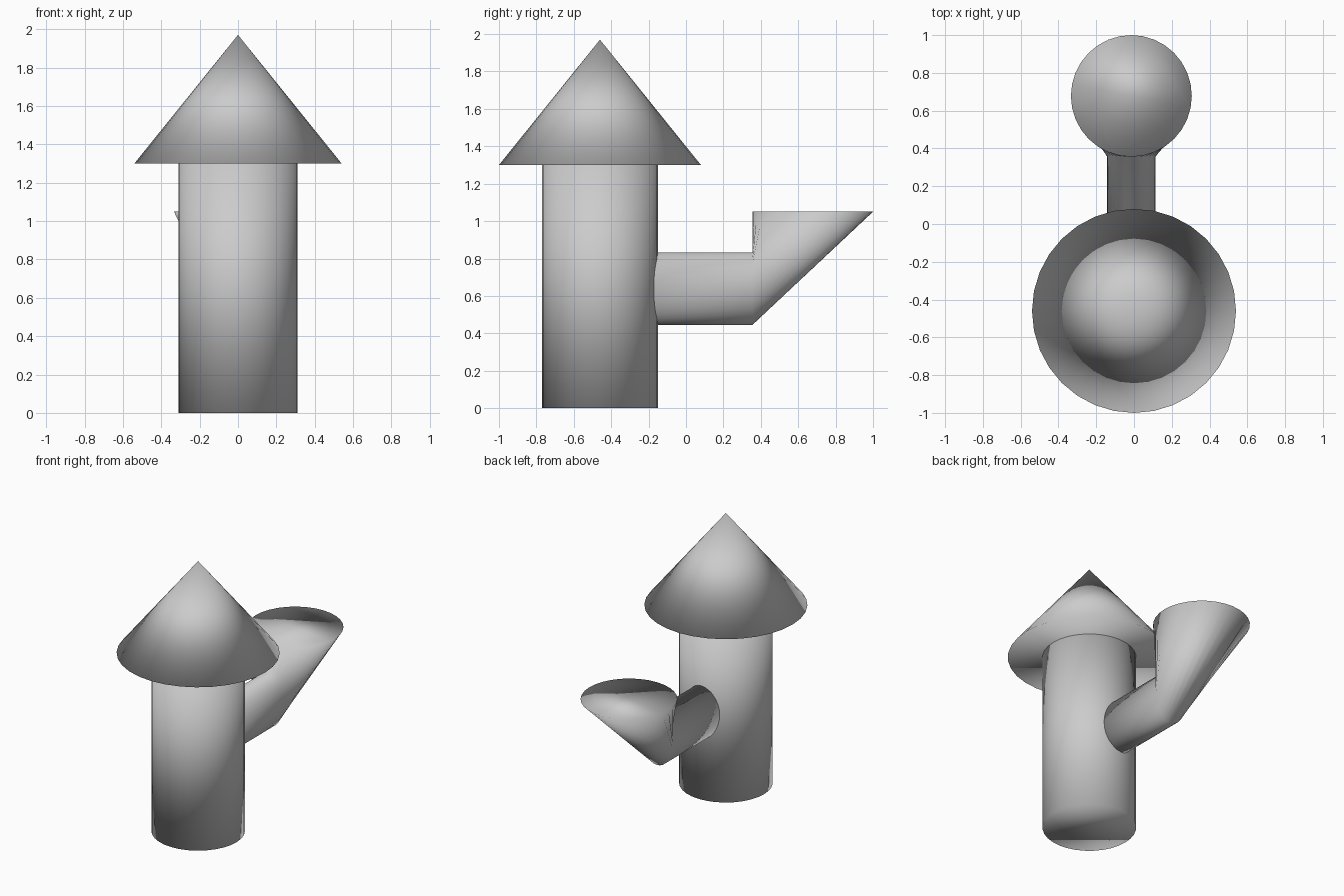
import bpy, bmesh
from math import sin, cos, pi

if "Cube" in bpy.data.objects:
    bpy.data.objects.remove(bpy.data.objects["Cube"])

SEG = 32
BODY_Y = -0.46


def finish(bm, name):
    bmesh.ops.recalc_face_normals(bm, faces=bm.faces)
    me = bpy.data.meshes.new(name)
    bm.to_mesh(me)
    bm.free()
    me.shade_smooth()
    ob = bpy.data.objects.new(name, me)
    bpy.context.collection.objects.link(ob)
    return ob


def loft(name, rings):
    """Skin a list of rings (centre, axis u, axis v) and cap both ends."""
    bm = bmesh.new()
    loops = []
    for c, u, v in rings:
        loops.append([bm.verts.new([c[k] + u[k] * cos(a) + v[k] * sin(a) for k in range(3)])
                      for a in (2 * pi * i / SEG for i in range(SEG))])
    for a, b in zip(loops, loops[1:]):
        for i in range(SEG):
            j = (i + 1) % SEG
            bm.faces.new((a[i], a[j], b[j], b[i]))
    bm.faces.new(loops[0])
    bm.faces.new(loops[-1])
    return finish(bm, name)


# Upright round body
loft("body", [((0, BODY_Y, z), (0.31, 0, 0), (0, 0.31, 0)) for z in (0, 1.3)])

# Conical roof with a flat underside
bm = bmesh.new()
bmesh.ops.create_cone(bm, cap_ends=True, segments=SEG, radius1=0.54, radius2=0, depth=0.67)
bmesh.ops.remove_doubles(bm, verts=bm.verts, dist=1e-5)
bmesh.ops.translate(bm, verts=bm.verts, vec=(0, BODY_Y, 1.3 + 0.335))
finish(bm, "roof")

# Side arm: oval tube whose end turns upward and flares to a round top
X = -0.014
oval = ((0.128, 0, 0), (0, 0, 0.193))
loft("side_arm", [
    ((X, -0.25, 0.638), *oval),
    ((X, 0.355, 0.638), *oval),
    ((X, 0.678, 1.05), (0.32, 0, 0), (0, -0.322, 0)),
])
